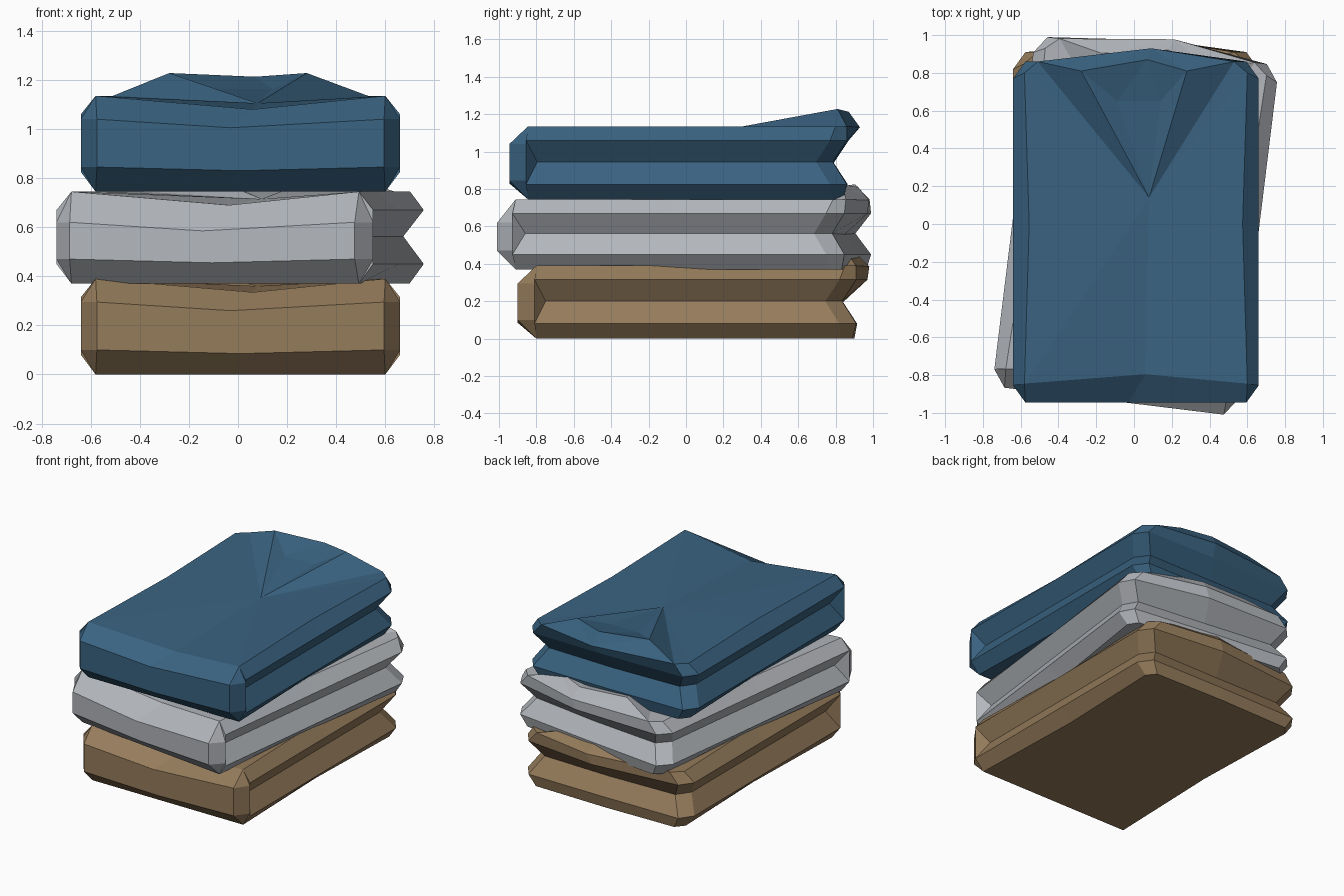
import bpy, bmesh, math
from mathutils import Matrix, Vector

if "Cube" in bpy.data.objects:
    bpy.data.objects.remove(bpy.data.objects["Cube"])


def material(name, color):
    m = bpy.data.materials.new(name)
    m.diffuse_color = (*color, 1)
    m.use_nodes = True
    m.node_tree.nodes["Principled BSDF"].inputs["Base Color"].default_value = m.diffuse_color
    return m


def ring(w, g, f, b, cf, cb, z, zf, mid_front, mid_back):
    """Chamfered outline: w is the front corner half width, g the side half width,
    (f, b) front and back, (cf, cb) chamfers as (x, y), mid points as (x, y, z)."""
    inset = w - g
    half = [(w - cf[0], f, zf), (w, f + cf[1], zf if inset <= 0 else z),
            (g, f + cf[1] + inset * 0.8, z), (g - (0.025 if cf[0] == 0 else 0), 0, z),
            (g, b - cb[1], z), (g - cb[0], b, z)]
    left = [(-x, y, zz) for x, y, zz in reversed(half)]
    return half + [mid_back] + left + [mid_front]


def folded_shirt(name, mat, base, shift, angle, b, bow, collar, height=0.39, ft=0.295):
    bm = bmesh.new()
    f, h = -0.945, height
    side, sharp = (0.065, 0.09), (0, 0)
    rings = [
        ring(0.59, 0.59, f + 0.10, b - 0.02, sharp, (0.05, 0.06), 0, 0,
             (0, f + 0.10, 0), (0, b - 0.01, 0)),
        ring(0.65, 0.65, f, b, side, side, 0.08, 0.10,
             (0, f, 0.085), (0, b + 0.005, 0.08)),
        ring(0.65, 0.575, f, b - 0.075, side, side, h / 2 + 0.005, h / 2 + 0.005,
             (0, f, h / 2 - 0.01), (0, b - 0.07, h / 2)),
        ring(0.65, 0.65, f, b, side, side, h - 0.075, ft,
             (-0.04, f, ft - 0.035), (0.05, b + bow, h - 0.075)),
        ring(0.59, 0.59, f + 0.10, b, sharp, (0.07, 0.06), h, h,
             (0.05, f + 0.15, h - 0.055), (0.08, b + 0.07, h - 0.005)),
    ]
    loops = [[bm.verts.new(p) for p in r] for r in rings]
    n = len(loops[0])
    # Bottom and wrapped sides
    bm.faces.new(loops[0][::-1])
    for lo, hi in zip(loops, loops[1:]):
        for i in range(n):
            j = (i + 1) % n
            bm.faces.new((lo[i], lo[j], hi[j], hi[i]))
    # Top sheet fans out from the tip of the neck opening
    top = loops[-1]
    tip = bm.verts.new((0.07, 0.14, h - 0.03))
    for i in range(n):
        if i not in (5, 6):
            bm.faces.new((tip, top[i], top[(i + 1) % n]))
    # Raised collar and shallow neck opening
    outer_r, back, outer_l = top[5], top[6], top[7]
    cr, cl, cc, ir, il = [bm.verts.new(p) for p in (
        (0.27, b - 0.05, h + collar), (-0.29, b - 0.05, h + collar),
        (0.06, b + 0.01, h + collar - 0.015),
        (0.13, 0.65, h + collar * 0.3), (-0.10, 0.65, h + collar * 0.3))]
    for tri in ((tip, outer_r, cr), (outer_r, back, cr), (back, cc, cr), (back, cl, cc),
                (outer_l, cl, back), (tip, cl, outer_l), (tip, cr, ir), (tip, ir, il),
                (tip, il, cl), (il, ir, cc), (ir, cr, cc), (il, cc, cl)):
        bm.faces.new(tri)
    bmesh.ops.remove_doubles(bm, verts=bm.verts, dist=0.0005)
    bmesh.ops.recalc_face_normals(bm, faces=bm.faces)
    bm.transform(Matrix.Translation(Vector((0.01, shift, base))) @ Matrix.Rotation(angle, 4, 'Z'))
    mesh = bpy.data.meshes.new(name)
    bm.to_mesh(mesh)
    bm.free()
    mesh.materials.append(mat)
    ob = bpy.data.objects.new(name, mesh)
    bpy.context.collection.objects.link(ob)


tan = material("tan cloth", (0.30, 0.20, 0.105))
grey = material("grey cloth", (0.45, 0.47, 0.50))
blue = material("blue cloth", (0.042, 0.125, 0.22))

# Stack from bottom to top, the middle shirt turned slightly
folded_shirt("bottom_folded_shirt", tan, 0.0, 0.045, 0, 0.865, 0.06, 0.07)
folded_shirt("middle_folded_shirt", grey, 0.37, 0.0, math.radians(-7), 0.925, 0.06, 0.08,
             height=0.375, ft=0.25)
folded_shirt("top_folded_shirt", blue, 0.745, 0.0, 0, 0.86, 0.01, 0.093)
